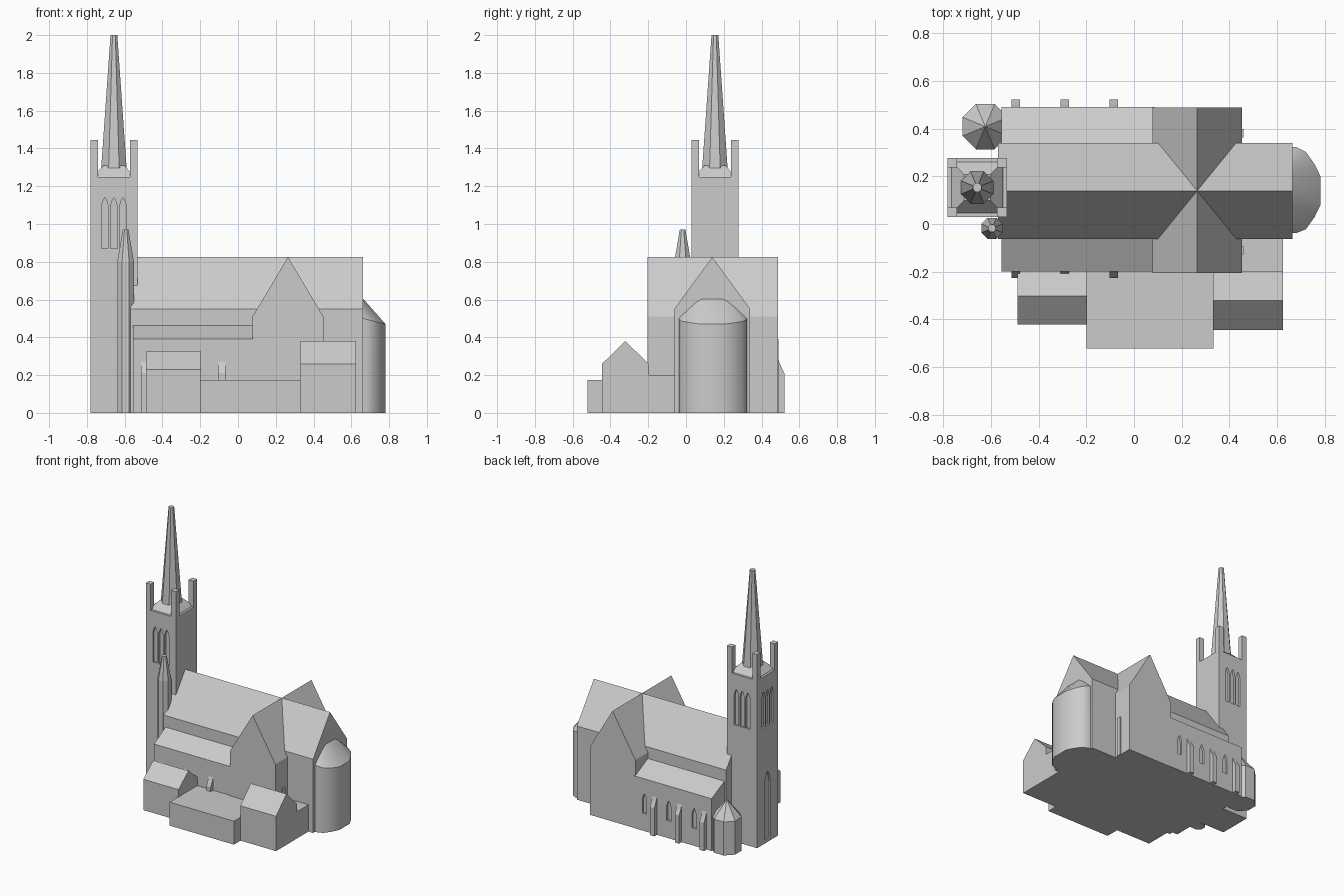
import bpy, bmesh, math
from mathutils import Vector

if "Cube" in bpy.data.objects:
    bpy.data.objects.remove(bpy.data.objects["Cube"])

stone = bpy.data.materials.new("pale_grey_stone")
stone.diffuse_color = (0.6, 0.6, 0.6, 1)
stone.use_nodes = True
stone.node_tree.nodes["Principled BSDF"].inputs["Base Color"].default_value = stone.diffuse_color


def finish(name, bm, smooth=None):
    bmesh.ops.recalc_face_normals(bm, faces=bm.faces)
    me = bpy.data.meshes.new(name)
    bm.to_mesh(me)
    bm.free()
    me.materials.append(stone)
    ob = bpy.data.objects.new(name, me)
    bpy.context.collection.objects.link(ob)
    if smooth:
        bpy.ops.object.select_all(action='DESELECT')
        ob.select_set(True)
        bpy.context.view_layer.objects.active = ob
        bpy.ops.object.shade_smooth_by_angle(angle=math.radians(smooth))
    return ob


def prism(name, profile, axis, a, b):
    """Extrude a 2D profile along an axis from a to b."""
    place = {'x': lambda u, v, w: (w, u, v),
             'y': lambda u, v, w: (u, w, v),
             'z': lambda u, v, w: (u, v, w)}[axis]
    bm = bmesh.new()
    lo = [bm.verts.new(place(u, v, a)) for u, v in profile]
    hi = [bm.verts.new(place(u, v, b)) for u, v in profile]
    bm.faces.new(lo)
    bm.faces.new(hi)
    n = len(profile)
    for i in range(n):
        j = (i + 1) % n
        bm.faces.new((lo[i], lo[j], hi[j], hi[i]))
    return finish(name, bm)


def box(name, x0, x1, y0, y1, z0, z1):
    return prism(name, [(x0, y0), (x1, y0), (x1, y1), (x0, y1)], 'z', z0, z1)


def gable(name, axis, a, b, u0, u1, eave, ridge):
    m = (u0 + u1) / 2
    return prism(name, [(u0, 0), (u1, 0), (u1, eave), (m, ridge), (u0, eave)], axis, a, b)


def stack(name, cx, cy, rings, sides=8, smooth=None):
    """Stacked polygon rings (radius, z); radius is to the flat side."""
    bm = bmesh.new()
    prev = None
    for r, z in rings:
        R = r / math.cos(math.pi / sides)
        ring = [bm.verts.new((cx + R * math.cos((k + .5) * 2 * math.pi / sides),
                              cy + R * math.sin((k + .5) * 2 * math.pi / sides), z))
                for k in range(sides)]
        if prev is None:
            bm.faces.new(ring)
        else:
            for k in range(sides):
                j = (k + 1) % sides
                bm.faces.new((prev[k], prev[j], ring[j], ring[k]))
        prev = ring
    bm.faces.new(prev)
    return finish(name, bm, smooth)


def lancet(c, w, z0, z1):
    h = w / 2
    return [(c - h, z0), (c + h, z0), (c + h, z1 - 1.3 * w), (c + .55 * h, z1 - .5 * w),
            (c, z1), (c - .55 * h, z1 - .5 * w), (c - h, z1 - 1.3 * w)]


def cut(target, profile, axis, a, b):
    cutter = prism("window_cutter", profile, axis, a, b)
    cutter.hide_render = True
    mod = target.modifiers.new("window", 'BOOLEAN')
    mod.operation = 'DIFFERENCE'
    mod.solver = 'EXACT'
    mod.object = cutter
    bpy.context.view_layer.objects.active = target
    bpy.ops.object.modifier_apply(modifier=mod.name)
    bpy.data.objects.remove(cutter)


# tower with recessed belfry lancets and west doorway
tx, ty, th = -0.657, 0.153, 0.124
tower = box("tower", tx - th, tx + th, ty - th, ty + th, 0, 1.25)
for d in (-0.048, 0, 0.048):
    cut(tower, lancet(tx + d, 0.036, 0.87, 1.14), 'y', ty - th - .05, ty - th + .015)
    cut(tower, lancet(tx + d, 0.036, 0.87, 1.14), 'y', ty + th - .015, ty + th + .05)
    cut(tower, lancet(ty + d, 0.036, 0.87, 1.14), 'x', tx - th - .05, tx - th + .015)
cut(tower, lancet(ty, 0.07, 0.03, 0.53), 'x', tx - th - .05, tx - th + .012)

# corner pinnacles
for sx in (-1, 1):
    for sy in (-1, 1):
        px, py = tx + sx * 0.104, ty + sy * 0.104
        box("pinnacle", px - .02, px + .02, py - .02, py + .02, 1.2, 1.445)

# spire on a sloped square base
stack("spire_base", tx, ty, [(0.11, 1.245), (0.105, 1.255), (0.055, 1.31)], 4)
stack("spire", tx, ty, [(0.073, 1.25), (0.067, 1.3), (0.018, 2.0)])

# stair turret
stack("stair_turret", -0.595, -0.018, [(0.044, 0), (0.044, 0.8), (0.015, 0.97)])

# north-west octagonal chapel
stack("corner_chapel", -0.623, 0.408, [(0.095, 0), (0.095, 0.25), (0.002, 0.37)])

# nave with chancel, transept
gable("nave", 'x', -0.57, 0.663, -0.062, 0.34, 0.55, 0.825)
gable("transept", 'y', -0.205, 0.488, 0.077, 0.452, 0.51, 0.825)

# side aisles with lean-to roofs and lancets
aisles = prism("aisles", [(-.198, 0), (-.198, .39), (-.06, .465), (.338, .465),
                          (.49, .39), (.49, 0)], 'x', -0.555, 0.085)
for x in (-0.41, -0.2, 0.0):
    cut(aisles, lancet(x, 0.036, 0.13, 0.28), 'y', 0.475, 0.55)

# aisle buttresses with sloped heads
for x in (-0.495, -0.29, -0.085):
    for s, w in ((1, 0.485), (-1, -0.19)):
        prism("buttress", [(w, 0), (w + s * .036, 0), (w + s * .036, .21),
                           (w + s * .016, .25), (w + s * .005, .28), (w, .28)],
              'x', x - .018, x + .018)

# transept east strips
for y in (0.38, -0.11):
    box("transept_strip", 0.45, 0.458, y - .017, y + .017, 0, 0.3)

# rounded apse with sloping roof
plan = [(0.64, 0.322), (0.68, 0.322), (0.72, 0.302), (0.757, 0.25), (0.781, 0.2),
        (0.781, 0.08), (0.757, 0.03), (0.72, -0.022), (0.68, -0.038), (0.64, -0.038)]
bm = bmesh.new()
for x, y in plan:
    bm.verts.new((x, y, 0))
    bm.verts.new((x, y, 0.47 + 0.25 * (0.781 - x)))
for y in (0.09, 0.19):
    bm.verts.new((0.64, y, 0.63))
bmesh.ops.convex_hull(bm, input=bm.verts)
finish("apse", bm, 40)

# south annexes
gable("west_annex", 'x', -0.488, -0.197, -0.42, -0.185, 0.23, 0.325)
gable("east_annex", 'x', 0.33, 0.625, -0.444, -0.198, 0.26, 0.38)
box("flat_annex", -0.2, 0.332, -0.522, -0.19, 0, 0.175)
box("link_annex", 0.44, 0.625, -0.21, -0.05, 0, 0.2)
